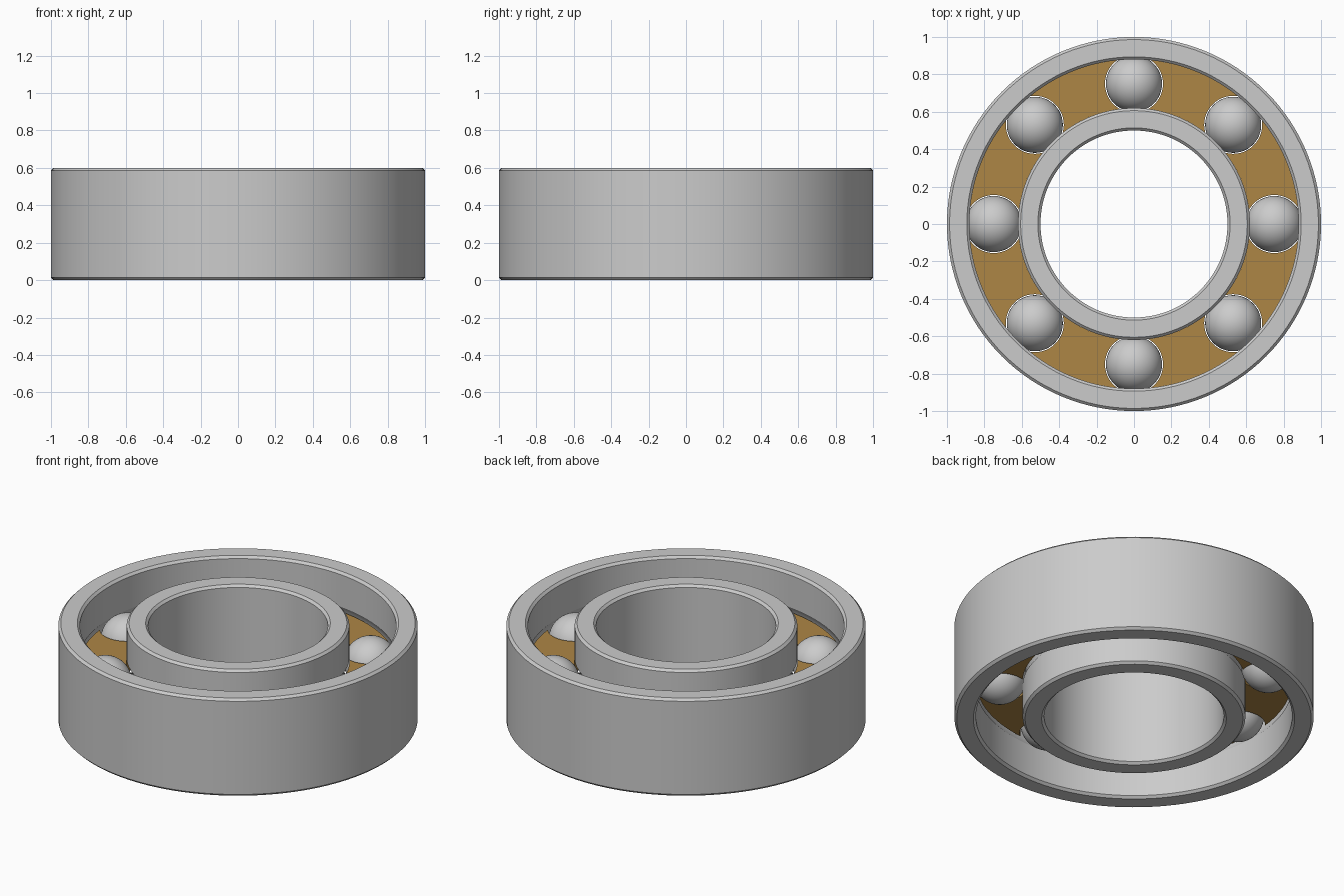
import bpy, bmesh
from math import sin, cos, acos, asin, pi, radians

if "Cube" in bpy.data.objects:
    bpy.data.objects.remove(bpy.data.objects["Cube"])

PITCH, BALL, GROOVE, MID, H = 0.75, 0.15, 0.157, 0.3, 0.6
COUNT = 8


def finish(name, bm, color=None, smooth=30):
    bmesh.ops.recalc_face_normals(bm, faces=bm.faces)
    me = bpy.data.meshes.new(name)
    bm.to_mesh(me)
    bm.free()
    ob = bpy.data.objects.new(name, me)
    bpy.context.collection.objects.link(ob)
    if color:
        mat = bpy.data.materials.new(name)
        mat.diffuse_color = color
        mat.use_nodes = True
        mat.node_tree.nodes["Principled BSDF"].inputs["Base Color"].default_value = mat.diffuse_color
        me.materials.append(mat)
    bpy.ops.object.select_all(action='DESELECT')
    ob.select_set(True)
    bpy.context.view_layer.objects.active = ob
    bpy.ops.object.shade_smooth_by_angle(angle=radians(smooth))
    return ob


def lathe(name, profile, n=128):
    bm = bmesh.new()
    rings = [[bm.verts.new((r * cos(2 * pi * i / n), r * sin(2 * pi * i / n), z))
              for r, z in profile] for i in range(n)]
    m = len(profile)
    for i in range(n):
        a, b = rings[i], rings[(i + 1) % n]
        for j in range(m):
            k = (j + 1) % m
            bm.faces.new((a[j], b[j], b[k], a[k]))
    return finish(name, bm)


def race(name, plain, grooved, c=0.014, steps=12):
    # chamfered rectangle with a round groove for the balls on one wall
    s = 1 if grooved > plain else -1
    half = asin(min(1, (GROOVE ** 2 - (grooved - PITCH) ** 2) ** 0.5 / GROOVE))
    prof = [(plain, c), (plain + s * c, 0), (grooved - s * c, 0), (grooved, c)]
    for i in range(steps + 1):
        t = -half + 2 * half * i / steps
        prof.append((PITCH - s * GROOVE * cos(t), MID + GROOVE * sin(t)))
    prof += [(grooved, H - c), (grooved - s * c, H), (plain + s * c, H), (plain, H - c)]
    return lathe(name, prof)


# Inner and outer races
race("outer_race", 1.0, 0.88)
race("inner_race", 0.5, 0.62)

# Balls
for i in range(COUNT):
    bm = bmesh.new()
    bmesh.ops.create_uvsphere(bm, u_segments=48, v_segments=24, radius=BALL)
    a = 2 * pi * i / COUNT
    bmesh.ops.translate(bm, verts=bm.verts, vec=(PITCH * cos(a), PITCH * sin(a), MID))
    finish(f"ball_{i + 1}", bm)

# Brass cage: webs between the round ball pockets
bm = bmesh.new()
POCKET, R0, R1, T = 0.155, 0.62, 0.88, 0.12
rows, cols, step = 20, 12, 2 * pi / COUNT
for s in range(COUNT):
    grid = []
    for k in range(rows + 1):
        r = R0 + (R1 - R0) * k / rows
        edge = acos((r * r + PITCH ** 2 - POCKET ** 2) / (2 * r * PITCH))
        angles = [s * step + edge + (step - 2 * edge) * j / cols for j in range(cols + 1)]
        grid.append([bm.verts.new((r * cos(a), r * sin(a), MID - T / 2)) for a in angles])
    for k in range(rows):
        for j in range(cols):
            bm.faces.new((grid[k][j], grid[k + 1][j], grid[k + 1][j + 1], grid[k][j + 1]))
ext = bmesh.ops.extrude_face_region(bm, geom=bm.faces[:], use_keep_orig=True)
bmesh.ops.translate(bm, vec=(0, 0, T),
                    verts=[g for g in ext["geom"] if isinstance(g, bmesh.types.BMVert)])
finish("cage", bm, (0.42, 0.24, 0.06, 1))
